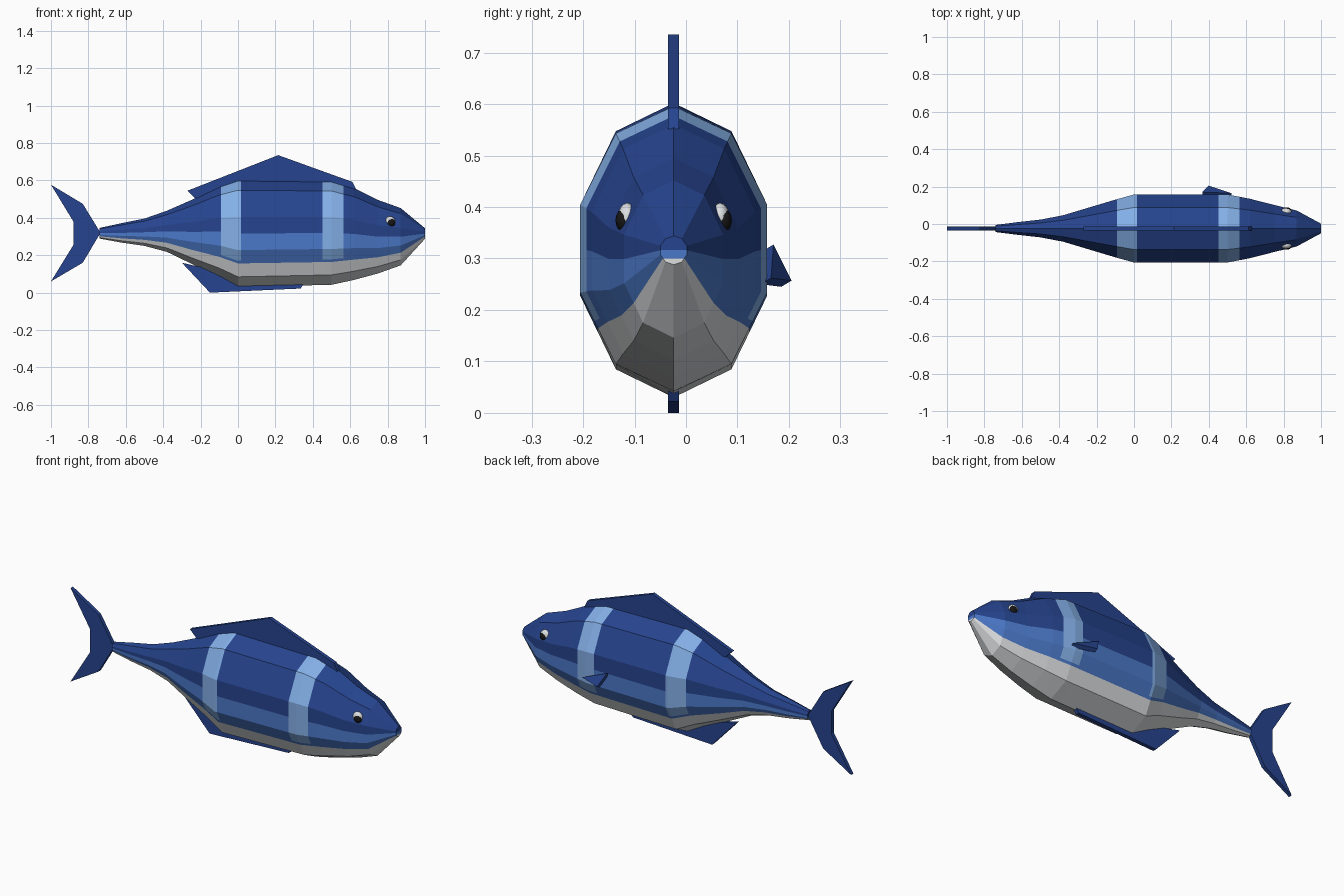
import bpy, bmesh, math
from mathutils import Vector

cube = bpy.data.objects.get("Cube")
if cube:
    bpy.data.objects.remove(cube, do_unlink=True)

MID = -0.024  # centre plane of the fish


def material(name, r, g, b):
    lin = [((c / 255 + 0.055) / 1.055) ** 2.4 if c > 10 else c / 255 / 12.92 for c in (r, g, b)]
    m = bpy.data.materials.new(name)
    m.use_nodes = True
    m.diffuse_color = (*lin, 1)
    m.node_tree.nodes["Principled BSDF"].inputs["Base Color"].default_value = (*lin, 1)
    return m


dark = material("dark_blue", 38, 68, 142)
mid = material("mid_blue", 75, 120, 200)
stripe = material("light_blue", 136, 181, 238)
white = material("belly_white", 220, 223, 225)
black = material("black", 22, 22, 22)


def finish(name, bm, mats):
    bmesh.ops.recalc_face_normals(bm, faces=bm.faces)
    me = bpy.data.meshes.new(name)
    bm.to_mesh(me)
    bm.free()
    for m in mats:
        me.materials.append(m)
    ob = bpy.data.objects.new(name, me)
    bpy.context.collection.objects.link(ob)
    return ob


def plate(name, points, offset):
    """Flat outline given thickness along an offset vector."""
    bm = bmesh.new()
    face = bm.faces.new([bm.verts.new(p) for p in points])
    ext = bmesh.ops.extrude_face_region(bm, geom=[face], use_keep_orig=True)
    verts = [g for g in ext["geom"] if isinstance(g, bmesh.types.BMVert)]
    bmesh.ops.translate(bm, verts=verts, vec=offset)
    return finish(name, bm, [dark])


def upright_fin(name, outline, thick=0.021):
    return plate(name, [(x, MID - thick / 2, z) for x, z in outline], (0, thick, 0))


# Body sections: x, bottom, top, half width of the ring
sections = [
    (-0.74, 0.289, 0.346, 0.020), (-0.62, 0.267, 0.372, 0.036),
    (-0.50, 0.250, 0.396, 0.050), (-0.38, 0.218, 0.438, 0.074),
    (-0.25, 0.155, 0.495, 0.115), (-0.10, 0.085, 0.568, 0.162),
    (0.0, 0.030, 0.602, 0.191), (0.50, 0.042, 0.596, 0.191),
    (0.62, 0.068, 0.560, 0.167), (0.75, 0.103, 0.495, 0.132),
    (0.87, 0.146, 0.452, 0.101), (1.0, 0.288, 0.344, 0.027)]
bands = [(-0.092, 0.015), (0.453, 0.563)]

# Add sections where the stripes begin and end
for x in [v for band in bands for v in band]:
    for a, b in zip(sections, sections[1:]):
        if a[0] < x < b[0]:
            t = (x - a[0]) / (b[0] - a[0])
            sections.append(tuple(p + (q - p) * t for p, q in zip(a, b)))
            sections.sort()
            break

# Ten-sided half profile, with extra points at the colour borders
corners = [Vector((math.sin(math.radians(36 * i)), math.cos(math.radians(36 * i)))) for i in range(6)]
half = corners[:3] + [corners[2].lerp(corners[3], 0.5), corners[3],
                      corners[3].lerp(corners[4], 0.40), corners[3].lerp(corners[4], 0.50)] + corners[4:]
ring = half + [Vector((-p.x, p.y)) for p in reversed(half[1:-1])]
n = len(ring)
last = len(half) - 1

bm = bmesh.new()
loops = [[bm.verts.new((x, MID + p.x * w, (lo + hi) / 2 + p.y * (hi - lo) / 2)) for p in ring]
         for x, lo, hi, w in sections]
for a, b in zip(loops, loops[1:]):
    cx = (a[0].co.x + b[0].co.x) / 2
    for i in range(n):
        f = bm.faces.new((a[i], a[(i + 1) % n], b[(i + 1) % n], b[i]))
        row = i if i < last else n - 1 - i
        f.material_index = 0 if row < 3 else 1 if row < 6 else 3
        if row < 5 and any(s < cx < e for s, e in bands):
            f.material_index = 2
# End caps, split at the colour borders
for loop in (loops[0], loops[-1]):
    for (s, e), idx in (((0, 3), 0), ((3, 6), 1), ((6, last), 3)):
        pts = loop[s:e + 1] + [loop[-k % n] for k in range(e, s - 1, -1) if k not in (0, last)]
        bm.faces.new(pts).material_index = idx
finish("body", bm, [dark, mid, stripe, white])

# Fins on the centre plane
upright_fin("dorsal_fin", [(-0.27, 0.545), (0.215, 0.735), (0.612, 0.592), (0.632, 0.552),
                           (0.5, 0.54), (0.0, 0.54), (-0.23, 0.505)])
upright_fin("belly_fin", [(-0.30, 0.16), (-0.15, 0.0), (0.335, 0.022), (0.36, 0.06), (0.0, 0.09)])
upright_fin("tail_fin", [(-0.735, 0.32), (-0.83, 0.475), (-1.0, 0.577), (-0.88, 0.38),
                         (-0.88, 0.255), (-1.0, 0.06), (-0.83, 0.16)])

# Side fin on the left only
plate("left_side_fin", [(0.52, 0.165, 0.262), (0.365, 0.17, 0.327), (0.40, 0.205, 0.257)],
      (0, -0.02, -0.012))


# Eyes
def ball(name, x, dy, z, r, thick, side, mat):
    bm = bmesh.new()
    bmesh.ops.create_uvsphere(bm, u_segments=14, v_segments=8, radius=1)
    for v in bm.verts:
        v.co = (x + v.co.x * r, MID + side * (dy + v.co.y * thick), z + v.co.z * r)
    ob = finish(name, bm, [mat])
    for p in ob.data.polygons:
        p.use_smooth = True


for side, label in ((1, "left"), (-1, "right")):
    ball(label + "_eye", 0.813, 0.090, 0.379, 0.029, 0.019, side, white)
    ball(label + "_pupil", 0.818, 0.097, 0.374, 0.023, 0.016, side, black)
